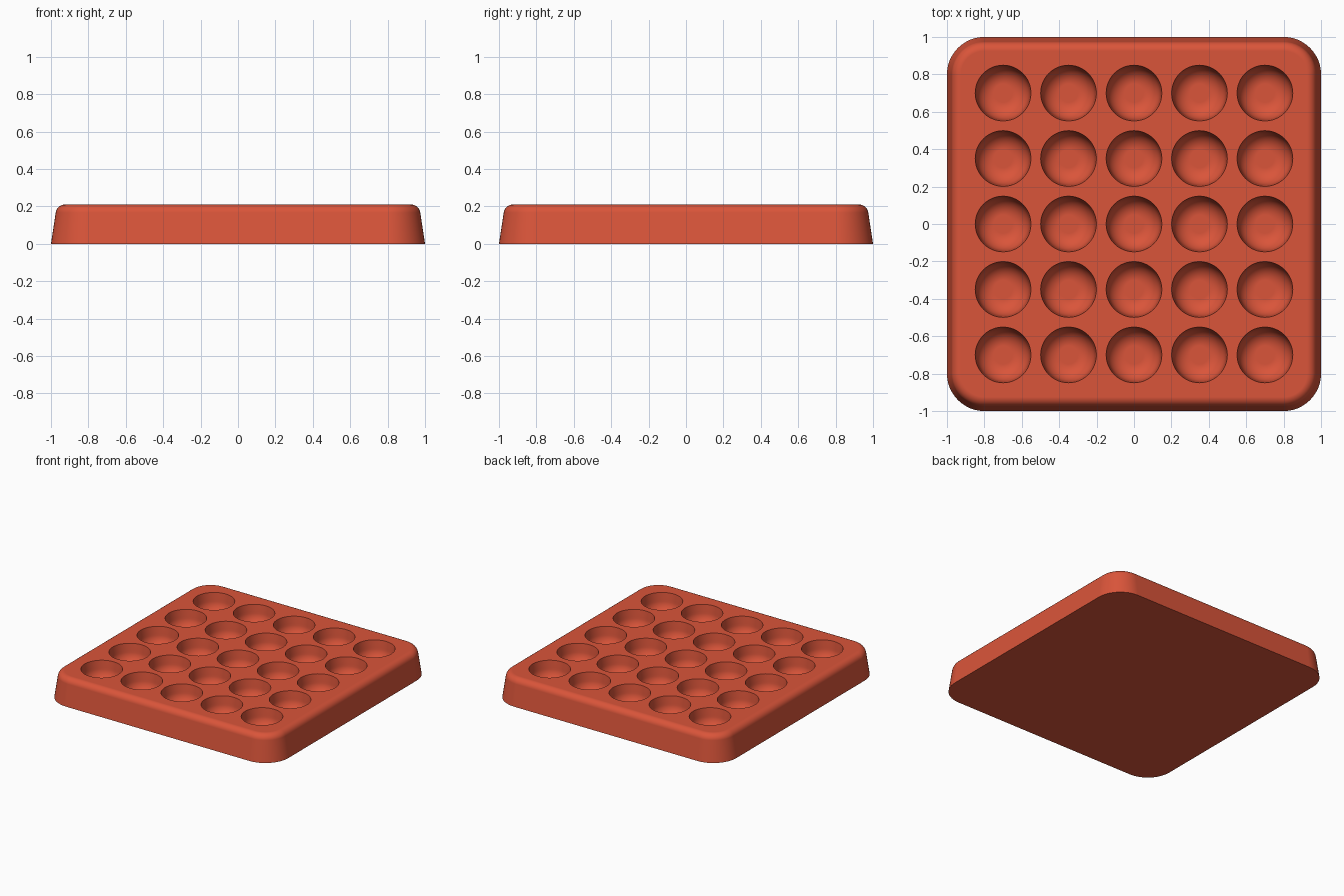
import bpy, bmesh
from math import sin, cos, pi

default = bpy.data.objects.get("Cube")
if default:
    bpy.data.objects.remove(default, do_unlink=True)

red = bpy.data.materials.new("terracotta red")
red.use_nodes = True
colour = (0.70, 0.09, 0.042, 1)
red.diffuse_color = colour
red.node_tree.nodes["Principled BSDF"].inputs["Base Color"].default_value = colour

HEIGHT, SPACING = 0.21, 0.35


def rounded_square(half, radius, z, steps=12):
    """Points around a square with round corners."""
    c = half - radius
    pts = []
    for q, (sx, sy) in enumerate([(1, 1), (-1, 1), (-1, -1), (1, -1)]):
        for i in range(steps + 1):
            a = (q + i / steps) * pi / 2
            pts.append((sx * c + radius * cos(a), sy * c + radius * sin(a), z))
    return pts


def circle(cx, cy, r, z, n=48):
    return [(cx + r * cos(2 * pi * i / n), cy + r * sin(2 * pi * i / n), z) for i in range(n)]


def loft(bm, loops):
    """Skin a stack of loops, bottom to top, and cap both ends."""
    rings = [[bm.verts.new(p) for p in loop] for loop in loops]
    for a, b in zip(rings, rings[1:]):
        for i in range(len(a)):
            j = (i + 1) % len(a)
            bm.faces.new((a[i], a[j], b[j], b[i]))
    bm.faces.new(rings[0][::-1])
    bm.faces.new(rings[-1])


def make_object(name, bm):
    mesh = bpy.data.meshes.new(name)
    bm.to_mesh(mesh)
    bm.free()
    mesh.materials.append(red)
    obj = bpy.data.objects.new(name, mesh)
    bpy.context.collection.objects.link(obj)
    return obj


# Tray body: tapered sides, then a rounded upper edge
FILLET = 0.05
outline = [(1.0, 0)]
for i in range(9):
    a = 0.14 + (pi / 2 - 0.14) * i / 8
    outline.append((0.925 + FILLET * cos(a), HEIGHT - FILLET + FILLET * sin(a)))
bm = bmesh.new()
loft(bm, [rounded_square(h, h - 0.8, z) for h, z in outline])
tray = make_object("tray", bm)

# Pocket cutters: round bowls with a small flat floor
bowl = [(0.05 + 0.092 * sin(a), 0.155 - 0.095 * cos(a))
        for a in (pi / 2 * i / 10 for i in range(11))]
bowl += [(0.149, HEIGHT), (0.149, HEIGHT + 0.1)]
bm = bmesh.new()
for ix in range(-2, 3):
    for iy in range(-2, 3):
        loft(bm, [circle(ix * SPACING, iy * SPACING, r, z) for r, z in bowl])
cutter = make_object("pocket_cutter", bm)
cutter.hide_render = True

# Cut the pockets and keep the result
cut = tray.modifiers.new("pockets", "BOOLEAN")
cut.operation = "DIFFERENCE"
cut.solver = "EXACT"
cut.object = cutter
bpy.ops.object.select_all(action="DESELECT")
bpy.context.view_layer.objects.active = tray
tray.select_set(True)
bpy.ops.object.modifier_apply(modifier=cut.name)
bpy.data.objects.remove(cutter, do_unlink=True)

# Smooth curves, crisp rims and base edge
bpy.ops.object.shade_smooth_by_angle(angle=0.6)
weighted = tray.modifiers.new("even_shading", "WEIGHTED_NORMAL")
weighted.keep_sharp = True
